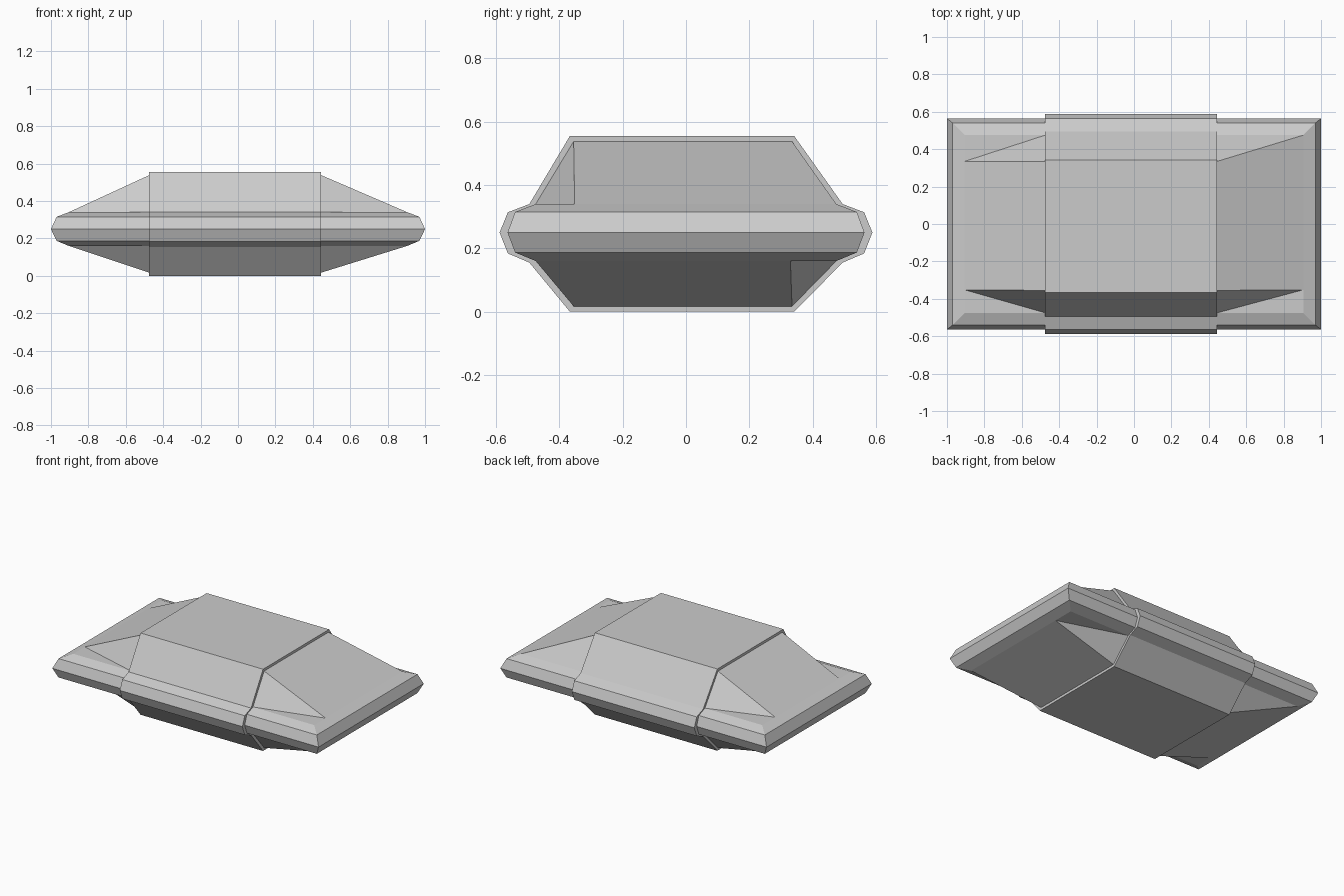
import bpy, bmesh

if "Cube" in bpy.data.objects:
    bpy.data.objects.remove(bpy.data.objects["Cube"])


def finish(bm, name):
    bmesh.ops.recalc_face_normals(bm, faces=bm.faces)
    mesh = bpy.data.meshes.new(name)
    bm.to_mesh(mesh)
    bm.free()
    ob = bpy.data.objects.new(name, mesh)
    bpy.context.collection.objects.link(ob)
    return ob


def loft(name, rings):
    """Join closed rings of points and cap both ends."""
    bm = bmesh.new()
    loops = [[bm.verts.new(p) for p in r] for r in rings]
    n = len(loops[0])
    for a, b in zip(loops, loops[1:]):
        for i in range(n):
            j = (i + 1) % n
            bm.faces.new((a[i], a[j], b[j], b[i]))
    bm.faces.new(loops[0])
    bm.faces.new(loops[-1])
    return finish(bm, name)


def ramp(name, x_in, x_out, z_in, z_base, tip_front, tip_back):
    """Sloping end piece; a tip nearer the centre cuts the corner away."""
    bm = bmesh.new()
    pts = [(x_in, -0.355, z_in), (x_in, 0.335, z_in),
           (x_in, -0.475, z_base), (x_in, 0.475, z_base),
           (x_out, tip_front, z_base), (x_out, tip_back, z_base)]
    verts = [bm.verts.new(p) for p in pts]
    bmesh.ops.convex_hull(bm, input=verts)
    bmesh.ops.dissolve_limit(bm, angle_limit=0.01, verts=bm.verts, edges=bm.edges)
    return finish(bm, name)


# Wide slab with bevelled rim
levels = [(0.905, 0.475, 0.16), (0.97, 0.54, 0.187), (1.0, 0.564, 0.25),
          (0.97, 0.54, 0.315), (0.905, 0.475, 0.34)]
loft("rim_slab", [[(-x, -y, z), (x, -y, z), (x, y, z), (-x, y, z)]
                  for x, y, z in levels])

# Central band, a constant cross-section running along x
X0, X1 = -0.475, 0.445
profile = [(-0.367, 0.555), (0.342, 0.555), (0.495, 0.34), (0.563, 0.314),
           (0.589, 0.25), (0.563, 0.184), (0.495, 0.155), (0.342, 0.0),
           (-0.367, 0.0), (-0.495, 0.155), (-0.563, 0.184), (-0.589, 0.25),
           (-0.563, 0.314), (-0.495, 0.34)]
loft("central_band", [[(x, y, z) for y, z in profile] for x in (X0, X1)])

# Sloping end pieces above and below the slab
ramp("top_right_ramp", X1, 0.905, 0.538, 0.34, -0.352, 0.475)
ramp("top_left_ramp", X0, -0.905, 0.538, 0.34, -0.352, 0.335)
ramp("bottom_right_ramp", X1, 0.905, 0.017, 0.16, -0.475, 0.33)
ramp("bottom_left_ramp", X0, -0.905, 0.017, 0.16, -0.352, 0.475)
